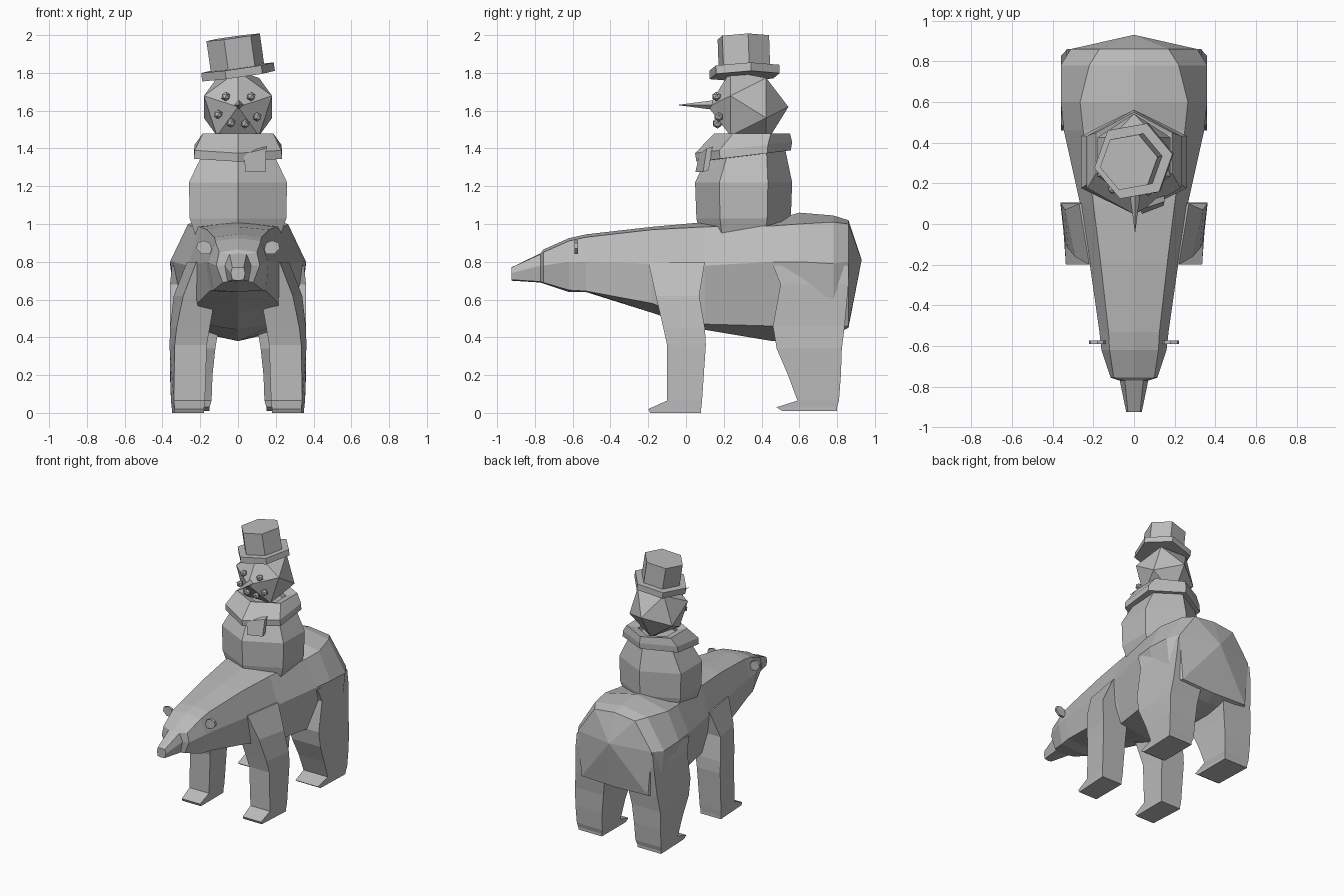
import bpy, bmesh, math
from mathutils import Matrix, Vector

if "Cube" in bpy.data.objects:
    bpy.data.objects.remove(bpy.data.objects["Cube"])

GREY = (0.5, 0.5, 0.5, 1.0)
mat = bpy.data.materials.new("plain grey")
mat.use_nodes = True
mat.diffuse_color = GREY
mat.node_tree.nodes["Principled BSDF"].inputs["Base Color"].default_value = GREY


def finish(bm, name):
    """Turn a bmesh into a flat shaded object."""
    bmesh.ops.recalc_face_normals(bm, faces=bm.faces)
    mesh = bpy.data.meshes.new(name)
    bm.to_mesh(mesh)
    bm.free()
    mesh.materials.append(mat)
    obj = bpy.data.objects.new(name, mesh)
    bpy.context.scene.collection.objects.link(obj)
    return obj


def loft(name, rings, end_point=None, closed=False):
    """Skin a list of rings; the last one may close on a point."""
    bm = bmesh.new()
    loops = [[bm.verts.new(p) for p in ring] for ring in rings]
    n = len(rings[0])
    pairs = list(zip(loops, loops[1:]))
    if closed:
        pairs.append((loops[-1], loops[0]))
    for low, high in pairs:
        for i in range(n):
            j = (i + 1) % n
            bm.faces.new((low[i], low[j], high[j], high[i]))
    if not closed:
        bm.faces.new(loops[0])
        if end_point:
            tip = bm.verts.new(end_point)
            for i in range(n):
                bm.faces.new((loops[-1][i], loops[-1][(i + 1) % n], tip))
        else:
            bm.faces.new(loops[-1])
    return finish(bm, name)


def hexagon(z, rx, ry, cy, tilt=0.0):
    """Six points with corners facing front and back; tilt lifts the back."""
    angles = [math.radians(60 * k + 90) for k in range(6)]
    return [(rx * math.cos(a), cy + ry * math.sin(a), z + tilt * math.sin(a)) for a in angles]


def prism(name, radius, depth, matrix, sides=6, tip_radius=None):
    bm = bmesh.new()
    bmesh.ops.create_cone(bm, cap_ends=True, segments=sides, radius1=radius,
                          radius2=radius if tip_radius is None else tip_radius,
                          depth=depth, matrix=matrix)
    return finish(bm, name)


def ball(name, radius, matrix):
    bm = bmesh.new()
    bmesh.ops.create_icosphere(bm, subdivisions=1, radius=radius, matrix=matrix)
    return finish(bm, name)


# Bear body: y, top, (half width, height) of back edge, flank and belly edge, bottom
sections = [
    (-.925, .77, (.03, .77), (.038, .74), (.03, .705), .70),
    (-.77, .845, (.045, .84), (.07, .78), (.055, .695), .69),
    (-.755, .865, (.10, .85), (.115, .78), (.08, .69), .685),
    (-.62, .925, (.12, .91), (.16, .80), (.13, .65), .64),
    (-.53, .945, (.125, .93), (.17, .80), (.15, .645), .64),
    (-.18, .985, (.165, .97), (.22, .79), (.215, .58), .53),
    (.10, 1.01, (.20, .985), (.265, .78), (.20, .47), .44),
    (.46, 1.02, (.25, .99), (.345, .80), (.26, .46), .38),
    (.60, 1.06, (.265, 1.0), (.36, .80), (.30, .45), .38),
    (.78, 1.045, (.22, 1.01), (.36, .79), (.32, .45), .41),
    (.86, 1.02, (.17, 1.0), (.31, .80), (.28, .46), .45),
]
body_rings = []
for y, top, a, b, c, bottom in sections:
    left = [(x, y, z) for x, z in (a, b, c)]
    right = [(-x, y, z) for x, z in (c, b, a)]
    body_rings.append([(0, y, top)] + left + [(0, y, bottom)] + right)
loft("bear_body", body_rings, end_point=(0, .93, .81))

# Legs: z, front, back, inner side, outer side at front and at back
front_leg = [
    (0, -.19, .08, .18, .335, .35),
    (.02, -.2, .08, .18, .335, .35),
    (.065, -.1, .085, .175, .34, .355),
    (.36, -.1, .105, .165, .335, .362),
    (.45, -.12, .10, .15, .325, .36),
    (.62, -.16, .07, .12, .29, .34),
    (.80, -.2, .10, .10, .22, .27),
]
hind_leg = [
    (.01, .51, .80, .15, .34, .35),
    (.03, .48, .80, .15, .34, .35),
    (.065, .59, .81, .14, .345, .355),
    (.20, .54, .82, .135, .35, .36),
    (.34, .48, .825, .12, .36, .36),
    (.46, .46, .84, .10, .36, .345),
    (.68, .50, .86, .10, .36, .33),
    (.78, .46, .86, .10, .35, .32),
]
for side, sx in (("left", 1), ("right", -1)):
    for kind, rows in (("front", front_leg), ("hind", hind_leg)):
        rings = [[(sx * xi, yf, z), (sx * of, yf, z), (sx * ob, yb, z), (sx * xi, yb, z)]
                 for z, yf, yb, xi, of, ob in rows]
        loft(f"{side}_{kind}_leg", rings)
    # Ear: thin upright plate
    outline = [(.13, .84), (.15, .90), (.18, .912), (.215, .90), (.22, .87), (.19, .84)]
    loft(f"{side}_ear", [[(sx * x, y, z) for x, z in outline] for y in (-.59, -.572)])

# Snowman trunk and scarf
CY = .305
loft("snowman_trunk", [hexagon(.94, .26, .23, CY), hexagon(1.03, .295, .25, CY),
                       hexagon(1.22, .30, .257, CY), hexagon(1.42, .19, .19, .33)])
loft("scarf", [hexagon(1.36, .27, .25, CY, .03), hexagon(1.405, .265, .257, CY, .03),
               hexagon(1.48, .215, .20, .35), hexagon(1.46, .14, .13, .34),
               hexagon(1.36, .15, .15, .32, .02)], closed=True)
tail = [(.03, .07, 1.37), (.15, .11, 1.40), (.145, .09, 1.275), (.04, .05, 1.275)]
loft("scarf_tail", [tail, [(x, y + .03, z + .01) for x, y, z in tail]])

# Head: faceted ball with one corner to the front
HEAD = Vector((0, .33, 1.62))
ball("snowman_head", .212, Matrix.Translation(HEAD) @ Matrix.Rotation(math.radians(90), 4, 'X')
     @ Matrix.Rotation(math.radians(18), 4, 'Z'))

# Carrot nose
prism("nose", .026, .19, Matrix.Translation((.005, .055, 1.63))
      @ Matrix.Rotation(math.radians(90), 4, 'X'), 4, .001)

# Stone eyes and mouth, resting on the face
stones = {"left_eye": (.07, 1.675), "right_eye": (-.065, 1.675),
          "mouth_stone_a": (-.105, 1.58), "mouth_stone_b": (-.037, 1.535),
          "mouth_stone_c": (.038, 1.53), "mouth_stone_d": (.102, 1.567)}
for name, (x, z) in stones.items():
    y = .125 + .42 * math.hypot(x, z - HEAD.z)
    ball(name, .025, Matrix.Translation((x, y, z)))

# Tilted top hat
hat = (Matrix.Translation((0, .31, 1.805)) @ Matrix.Rotation(math.radians(-8), 4, 'Y')
       @ Matrix.Rotation(math.radians(2), 4, 'X') @ Matrix.Rotation(math.radians(40), 4, 'Z'))
prism("hat_brim", .197, .045, hat)
prism("hat_crown", .145, .20, hat @ Matrix.Translation((0, 0, .085)))
